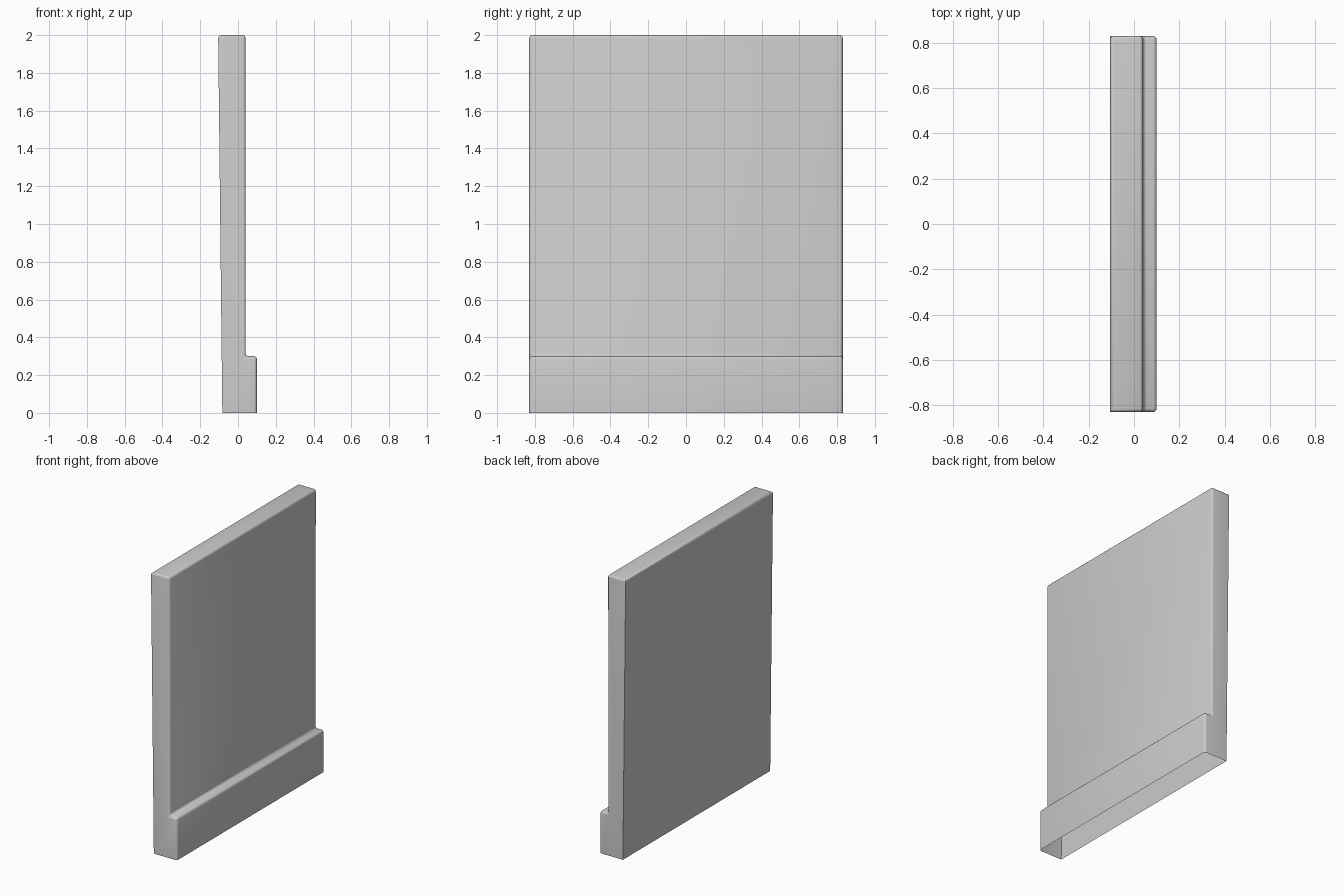
import bpy
import bmesh

cube = bpy.data.objects.get("Cube")
if cube:
    bpy.data.objects.remove(cube, do_unlink=True)

# Plain grey finish
grey = bpy.data.materials.new("grey")
grey.use_nodes = True
colour = (0.6, 0.6, 0.6, 1)
grey.diffuse_color = colour
grey.node_tree.nodes["Principled BSDF"].inputs["Base Color"].default_value = colour

# Side profile (x, z): leaning back face, upright front face, stepped foot
HALF = 0.83
profile = [(-0.083, 0), (0.1, 0), (0.1, 0.3), (0.04, 0.3), (0.04, 2), (-0.105, 2)]

bm = bmesh.new()
end = bm.faces.new([bm.verts.new((x, -HALF, z)) for x, z in profile])
swept = bmesh.ops.extrude_face_region(bm, geom=[end])
moved = [g for g in swept["geom"] if isinstance(g, bmesh.types.BMVert)]
bmesh.ops.translate(bm, verts=moved, vec=(0, 2 * HALF, 0))
bmesh.ops.recalc_face_normals(bm, faces=bm.faces)

# Open underside
under = [f for f in bm.faces if all(v.co.z < 0.001 for v in f.verts)]
bmesh.ops.delete(bm, geom=under, context='FACES_ONLY')


def is_rounded(edge):
    on_floor = all(v.co.z < 0.001 for v in edge.verts)
    back_corner = all(v.co.x < -0.05 for v in edge.verts) and \
        abs(edge.verts[0].co.z - edge.verts[1].co.z) > 1
    return not on_floor and not back_corner


# Softly rounded edges, including the hollow above the foot
bmesh.ops.bevel(bm, geom=[e for e in bm.edges if is_rounded(e)], offset=0.016,
                segments=3, profile=0.5, affect='EDGES', clamp_overlap=True)
bmesh.ops.recalc_face_normals(bm, faces=bm.faces)

mesh = bpy.data.meshes.new("wall_panel")
bm.to_mesh(mesh)
bm.free()
mesh.materials.append(grey)
panel = bpy.data.objects.new("wall_panel", mesh)
bpy.context.collection.objects.link(panel)
bpy.context.view_layer.objects.active = panel
panel.select_set(True)
bpy.ops.object.shade_smooth_by_angle(angle=0.6)
